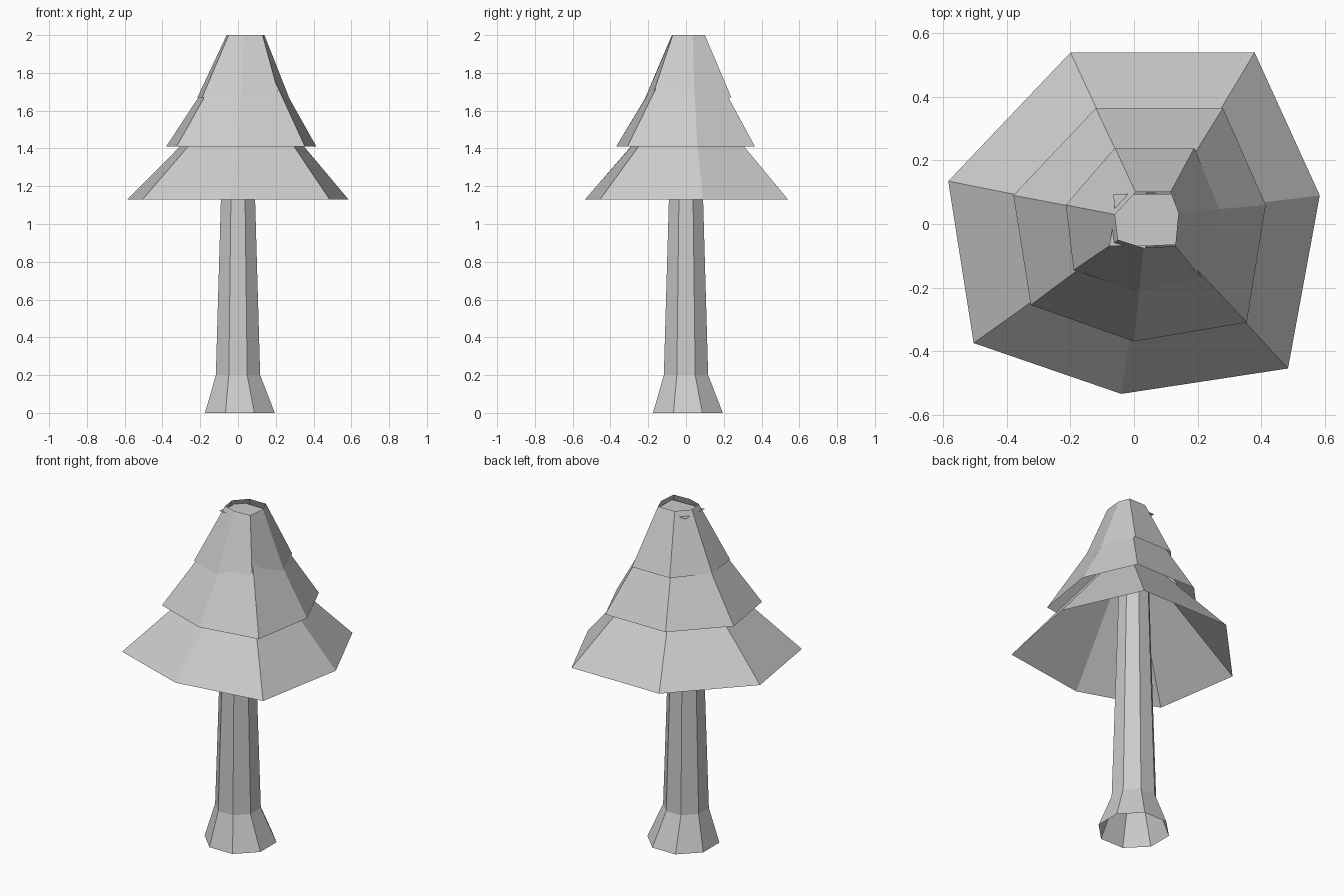
import bpy, bmesh, math
from mathutils import Vector

cube = bpy.data.objects.get("Cube")
if cube:
    bpy.data.objects.remove(cube)

grey = bpy.data.materials.new("plain grey")
grey.use_nodes = True
GREY = (0.6, 0.6, 0.6, 1)
grey.diffuse_color = GREY
grey.node_tree.nodes["Principled BSDF"].inputs["Base Color"].default_value = GREY


def loft(name, rings, fill=False):
    """Join (height, outline) rings with flat faces; open-ended unless filled."""
    bm = bmesh.new()
    loops = [[bm.verts.new((x, y, z)) for x, y in pts] for z, pts in rings]
    for low, high in zip(loops, loops[1:]):
        n = len(low)
        for i in range(n):
            j = (i + 1) % n
            bm.faces.new((low[i], low[j], high[j], high[i]))
    if fill:
        bm.faces.new(loops[-1])
    mesh = bpy.data.meshes.new(name)
    bm.to_mesh(mesh)
    bm.free()
    mesh.materials.append(grey)
    obj = bpy.data.objects.new(name, mesh)
    bpy.context.collection.objects.link(obj)
    return obj


def octagon(radius, cx=0, cy=0):
    angles = [math.pi * (i + 0.5) / 4 for i in range(8)]
    return [(cx + radius * math.cos(a), cy + radius * math.sin(a)) for a in angles]


# Trunk: flared foot, long taper hidden inside the foliage
loft("trunk", [(0, octagon(0.2, 0.01, 0.01)), (0.2, octagon(0.127)),
               (1.13, octagon(0.098)), (1.6, octagon(0.084))], fill=True)

# Foliage: three open seven-sided skirts, counter-clockwise outlines
crown = [(0.115, 0.1), (0.005, 0.1), (-0.06, 0.03), (-0.05, -0.05),
         (0.03, -0.075), (0.13, -0.07), (0.14, 0.035)]
lower = [(0.38, 0.54), (-0.2, 0.54), (-0.585, 0.135), (-0.505, -0.375),
         (-0.04, -0.535), (0.485, -0.455), (0.585, 0.09)]
middle = [(0.28, 0.365), (-0.12, 0.365), (-0.38, 0.09), (-0.325, -0.255),
          (0, -0.37), (0.355, -0.31), (0.415, 0.06)]
upper = [(0.19, 0.24), (-0.06, 0.24), (-0.215, 0.06), (-0.19, -0.145),
         (0.015, -0.215), (0.22, -0.18), (0.27, 0.045)]
loft("lower_foliage", [(1.13, lower), (1.66, crown)])
loft("middle_foliage", [(1.41, middle), (1.9, crown)])
loft("upper_foliage", [(1.67, upper), (2.0, crown)])

# Recessed cap just under the rim, its corners poking through the skirt
cap = [(0.13, 0.095), (-0.065, 0.095), (-0.06, 0.03), (-0.078, -0.07),
       (0.03, -0.07), (0.138, -0.065), (0.14, 0.04)]
loft("crown_cap", [(1.97, cap)], fill=True)
